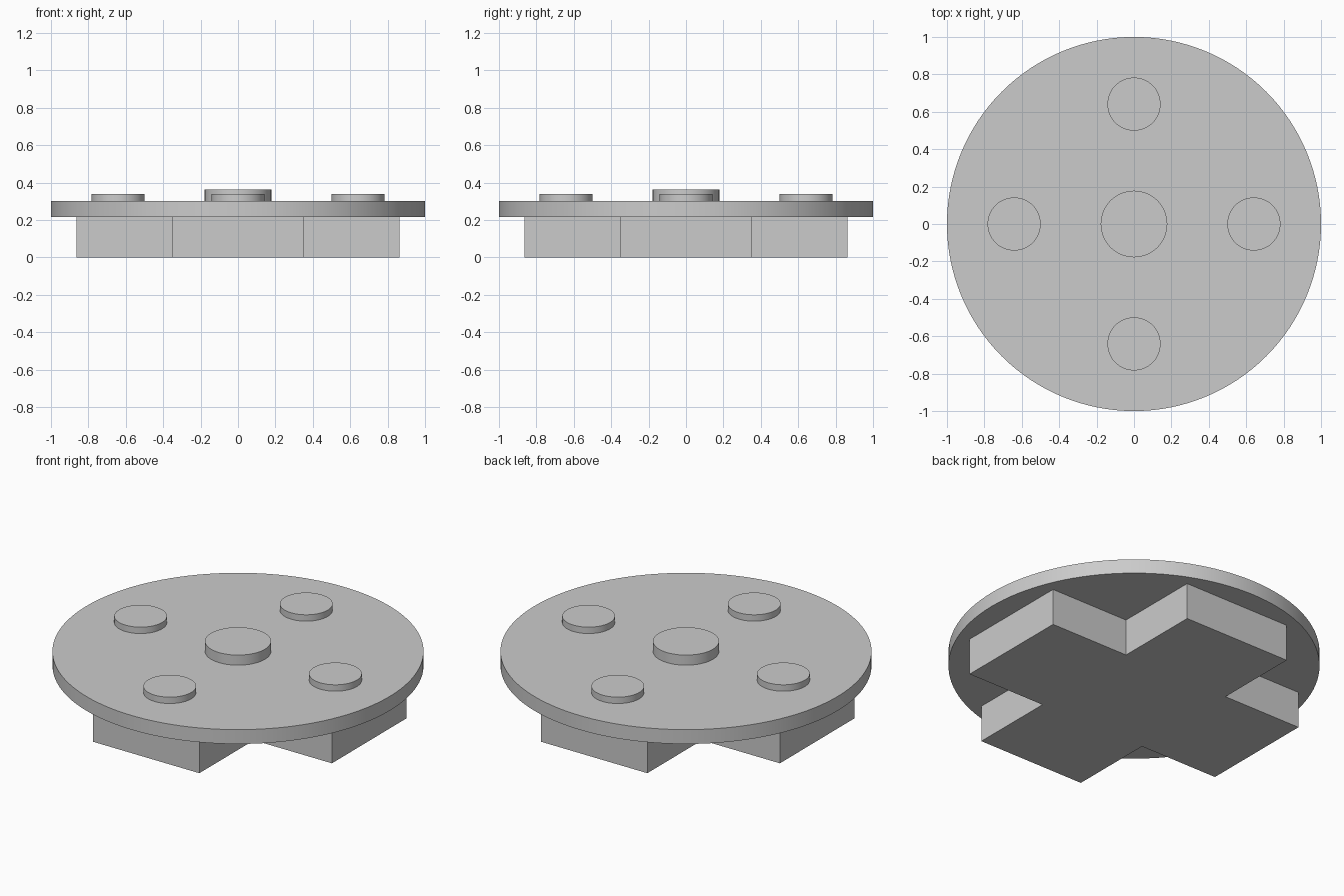
import bpy
import bmesh

old = bpy.data.objects.get("Cube")
if old:
    bpy.data.objects.remove(old, do_unlink=True)

# Single neutral grey
grey = bpy.data.materials.new("neutral_grey")
grey.use_nodes = True
colour = (0.6, 0.6, 0.6, 1)
grey.diffuse_color = colour
grey.node_tree.nodes["Principled BSDF"].inputs["Base Color"].default_value = colour


def disc(name, radius, bottom, top, x=0, y=0, sides=64):
    """Upright round plate with a smooth rim and sharp edges."""
    bpy.ops.mesh.primitive_cylinder_add(vertices=sides, radius=radius, depth=top - bottom,
                                        location=(x, y, (bottom + top) / 2))
    obj = bpy.context.object
    obj.name = name
    obj.data.materials.append(grey)
    bpy.ops.object.shade_smooth_by_angle()
    return obj


def cross_block(name, reach, half_width, height):
    """Plus-shaped block: one arm corner profile turned four times, then extruded."""
    corner = [(half_width, -half_width), (reach, -half_width), (reach, half_width)]
    outline = []
    for _ in range(4):
        outline += corner
        corner = [(-y, x) for x, y in corner]
    bm = bmesh.new()
    base = bm.faces.new([bm.verts.new((x, y, 0)) for x, y in outline])
    top = bmesh.ops.extrude_face_region(bm, geom=[base], use_keep_orig=True)
    bmesh.ops.translate(bm, vec=(0, 0, height),
                        verts=[v for v in top["geom"] if isinstance(v, bmesh.types.BMVert)])
    bmesh.ops.recalc_face_normals(bm, faces=bm.faces)
    mesh = bpy.data.meshes.new(name)
    bm.to_mesh(mesh)
    bm.free()
    mesh.materials.append(grey)
    obj = bpy.data.objects.new(name, mesh)
    bpy.context.collection.objects.link(obj)


# Base and round top plate
plate_bottom, plate_top = 0.217, 0.302
cross_block("cross_base", 0.863, 0.35, plate_bottom)
disc("round_plate", 1.0, plate_bottom, plate_top, sides=128)

# Raised studs
disc("centre_stud", 0.178, plate_top, 0.362)
offset = 0.641
for name, x, y in (("left_stud", 1, 0), ("right_stud", -1, 0),
                   ("front_stud", 0, -1), ("back_stud", 0, 1)):
    disc(name, 0.142, plate_top, 0.34, x * offset, y * offset)
